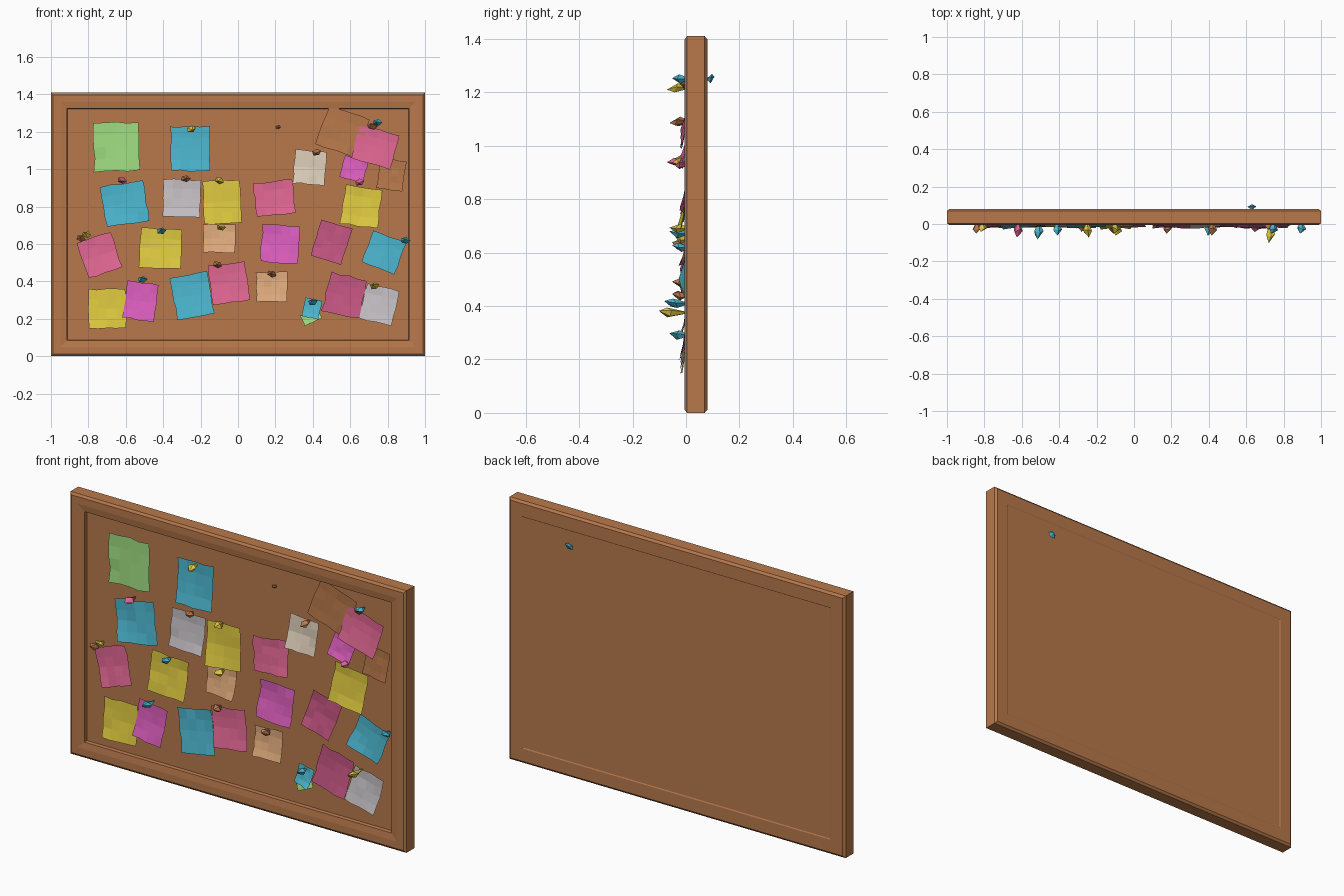
import bpy, bmesh, math, random
from mathutils import Vector, Matrix

random.seed(4)
default_cube = bpy.data.objects.get("Cube")
if default_cube:
    bpy.data.objects.remove(default_cube, do_unlink=True)


def material(name, color):
    mat = bpy.data.materials.new(name)
    mat.use_nodes = True
    mat.diffuse_color = (*color, 1)
    mat.node_tree.nodes["Principled BSDF"].inputs["Base Color"].default_value = (*color, 1)
    return mat


MATS = {
    "brown": material("cork brown", (0.48, 0.19, 0.07)),
    "cyan": material("cyan", (0.07, 0.46, 0.61)),
    "pink": material("pink", (0.73, 0.13, 0.28)),
    "magenta": material("magenta", (0.71, 0.11, 0.51)),
    "yellow": material("yellow", (0.72, 0.58, 0.05)),
    "green": material("pale green", (0.35, 0.72, 0.22)),
    "grey": material("light grey", (0.55, 0.52, 0.55)),
    "peach": material("peach", (0.73, 0.4, 0.2)),
    "beige": material("beige", (0.72, 0.61, 0.48)),
    "rose": material("dark rose", (0.55, 0.09, 0.22)),
}
HEIGHT = 1.41
PANEL_Y = 0.018


def finish(bm, name, color):
    bmesh.ops.recalc_face_normals(bm, faces=bm.faces)
    mesh = bpy.data.meshes.new(name)
    bm.to_mesh(mesh)
    bm.free()
    mesh.materials.append(MATS[color])
    obj = bpy.data.objects.new(name, mesh)
    bpy.context.scene.collection.objects.link(obj)
    return obj


def build_board():
    """Loft rectangles from the back panel, around the moulding, to the cork."""
    profile = [(0.085, 0.077), (0.08, 0.08), (0.012, 0.08), (0, 0.07), (0, 0.004),
               (0.012, -0.005), (0.05, -0.005), (0.085, 0.0), (0.088, PANEL_Y)]
    bm = bmesh.new()
    rings = []
    for inset, y in profile:
        x, low, high = 1 - inset, inset, HEIGHT - inset
        corners = ((-x, low), (x, low), (x, high), (-x, high))
        rings.append([bm.verts.new((cx, y, cz)) for cx, cz in corners])
    for a, b in zip(rings, rings[1:]):
        for i in range(4):
            j = (i + 1) % 4
            bm.faces.new((a[i], a[j], b[j], b[i]))
    bm.faces.new(rings[0])
    bm.faces.new(rings[-1])
    finish(bm, "framed_board", "brown")


def build_note(name, color, x, z, w, h, angle, curl=0.025, steps=4):
    """A crumpled paper sheet whose lower edge lifts off the cork."""
    bm = bmesh.new()
    bmesh.ops.create_grid(bm, x_segments=steps, y_segments=steps, size=0.5)
    lean = random.uniform(-0.4, 0.4)
    for v in bm.verts:
        u, t = v.co.x, v.co.y
        drop = 0.5 - t
        lift = curl * drop ** 2 * (1 + lean * u * 2) + random.uniform(0, 0.006)
        edge = max(abs(u), abs(t)) > 0.49
        jitter = random.uniform(-0.02, 0.02) if edge else 0
        v.co = (w * (u + jitter), -lift, h * (t + jitter))
    place = Matrix.Translation((x, PANEL_Y - 0.008, z)) @ Matrix.Rotation(-math.radians(angle), 4, "Y")
    bm.transform(place)
    finish(bm, name, color)


def build_pin(name, color, x, z, reach, y=PANEL_Y, side=-1, width=0.026):
    """A faceted tack: a flattened double cone with a drooping point."""
    bm = bmesh.new()
    root = bm.verts.new((0, 0, 0))
    tip = bm.verts.new((random.uniform(-0.01, 0.01), side * reach, random.uniform(-0.008, 0.012)))
    ring = []
    for i in range(5):
        a = math.tau * i / 5
        depth = reach * random.uniform(0.45, 0.75)
        ring.append(bm.verts.new((width * math.cos(a), side * depth, width * 0.7 * math.sin(a))))
    for i in range(5):
        a, b = ring[i], ring[(i + 1) % 5]
        bm.faces.new((root, a, b))
        bm.faces.new((tip, b, a))
    bm.transform(Matrix.Translation((x, y, z)) @ Matrix.Rotation(random.uniform(-0.4, 0.4), 4, "Y"))
    finish(bm, name, color)


build_board()

# Notes by colour: x, z, width, height, tilt in degrees
NOTES = {
    "brown": [(0.56, 1.2, 0.23, 0.22, -20), (0.82, 0.97, 0.14, 0.16, -8)],
    "rose": [(0.5, 0.61, 0.17, 0.2, -17), (0.57, 0.325, 0.2, 0.21, -13)],
    "green": [(-0.65, 1.12, 0.24, 0.26, 1), (0.39, 0.21, 0.1, 0.06, 25)],
    "grey": [(-0.3, 0.845, 0.2, 0.2, -2), (0.755, 0.275, 0.18, 0.19, -13)],
    "beige": [(0.385, 1.01, 0.17, 0.18, -4)],
    "peach": [(-0.1, 0.63, 0.17, 0.15, 0), (0.18, 0.37, 0.165, 0.16, 0)],
    "magenta": [(0.62, 1.0, 0.13, 0.12, -15), (0.225, 0.6, 0.2, 0.2, -4),
                (-0.52, 0.295, 0.17, 0.2, -8)],
    "cyan": [(-0.255, 1.11, 0.21, 0.24, 0), (-0.605, 0.815, 0.23, 0.22, 9),
             (0.78, 0.555, 0.19, 0.18, -20), (-0.245, 0.325, 0.2, 0.23, 10),
             (0.395, 0.255, 0.09, 0.1, -12)],
    "yellow": [(-0.085, 0.825, 0.2, 0.23, 3), (0.66, 0.8, 0.2, 0.21, -8),
               (-0.415, 0.575, 0.22, 0.21, -3), (-0.7, 0.255, 0.2, 0.21, 1)],
    "pink": [(0.735, 1.12, 0.22, 0.19, -16), (0.195, 0.845, 0.21, 0.18, 6),
             (-0.74, 0.54, 0.19, 0.2, 18), (-0.05, 0.39, 0.2, 0.21, 8)],
}
for color, sheets in NOTES.items():
    for n, sheet in enumerate(sheets, 1):
        build_note(f"{color}_note_{n}", color, *sheet,
                   curl=0.008 if color in ("green", "brown") else 0.025)

# Tacks by colour: x, z, length
PINS = {
    "brown": [(0.42, 1.09, 0.08), (-0.28, 0.95, 0.06), (-0.11, 0.49, 0.07),
              (0.18, 0.44, 0.07), (0.72, 1.23, 0.05), (-0.84, 0.63, 0.07)],
    "yellow": [(-0.25, 1.215, 0.09), (-0.1, 0.94, 0.07), (-0.09, 0.69, 0.08),
               (0.73, 0.375, 0.12), (-0.81, 0.65, 0.06)],
    "cyan": [(0.745, 1.25, 0.07), (-0.41, 0.67, 0.08), (-0.51, 0.41, 0.1),
             (0.4, 0.29, 0.08), (0.895, 0.62, 0.07)],
    "pink": [(-0.62, 0.94, 0.09), (0.65, 0.93, 0.06)],
}
for color, tacks in PINS.items():
    for n, tack in enumerate(tacks, 1):
        build_pin(f"{color}_pin_{n}", color, *tack)

# Bare tack in the cork and one tack on the back
build_pin("small_pin", "brown", 0.215, 1.225, 0.03, width=0.014)
build_pin("back_pin", "cyan", 0.63, 1.25, 0.03, y=0.076, side=1)
